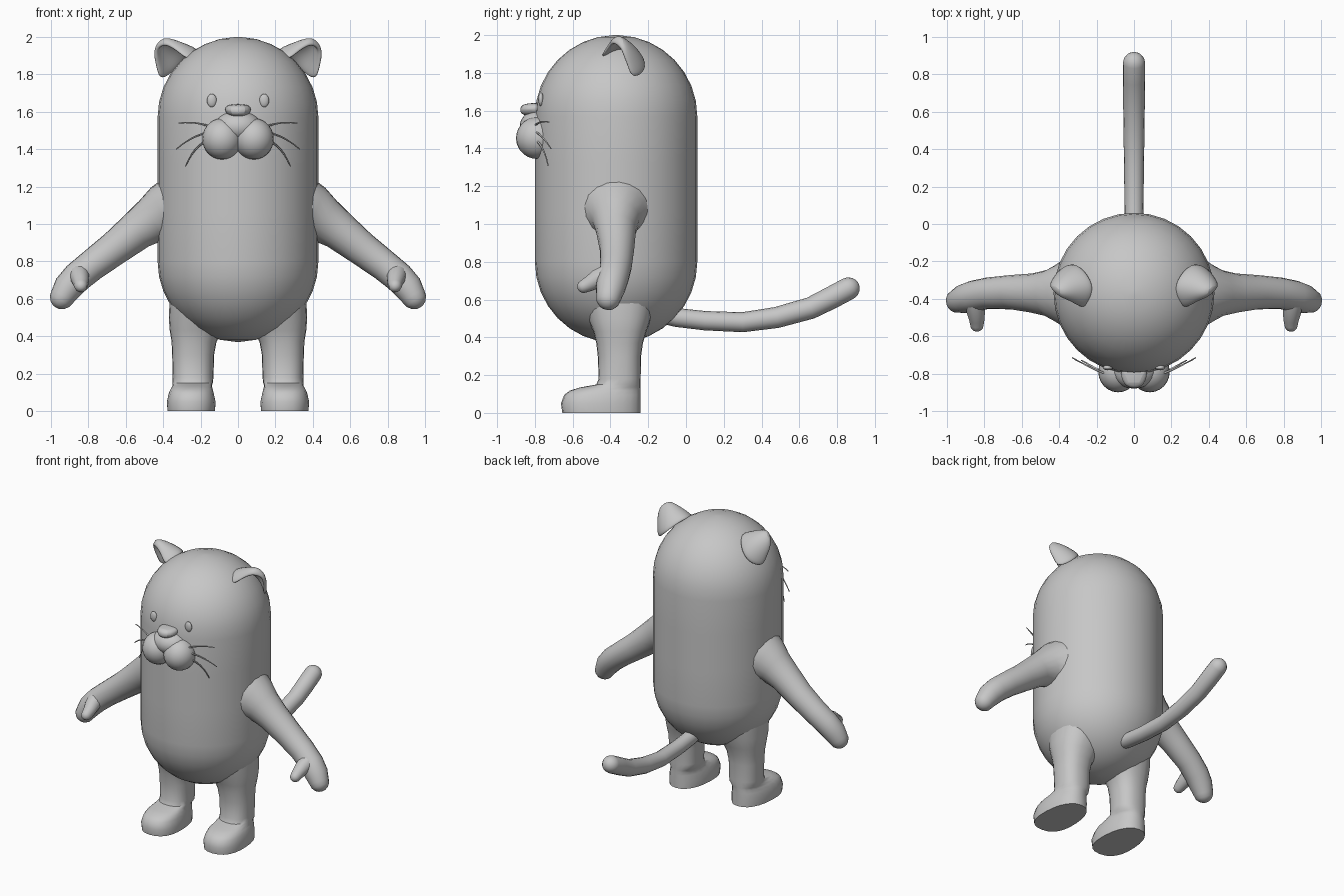
import bpy, bmesh, math
from mathutils import Vector

if "Cube" in bpy.data.objects:
    bpy.data.objects.remove(bpy.data.objects["Cube"])

grey = bpy.data.materials.new("soft grey")
grey.diffuse_color = (0.57, 0.57, 0.57, 1)
grey.use_nodes = True
grey.node_tree.nodes["Principled BSDF"].inputs["Base Color"].default_value = grey.diffuse_color


def finish(name, bm, angle=60):
    bmesh.ops.recalc_face_normals(bm, faces=bm.faces)
    me = bpy.data.meshes.new(name)
    bm.to_mesh(me)
    bm.free()
    me.materials.append(grey)
    ob = bpy.data.objects.new(name, me)
    bpy.context.collection.objects.link(ob)
    bpy.ops.object.select_all(action='DESELECT')
    ob.select_set(True)
    bpy.context.view_layer.objects.active = ob
    bpy.ops.object.shade_smooth_by_angle(angle=math.radians(angle))
    return ob


def loft(name, rings, angle=60):
    """Skin a list of closed rings and cap both ends."""
    bm = bmesh.new()
    vs = [[bm.verts.new(p) for p in r] for r in rings]
    n = len(vs[0])
    for a, b in zip(vs, vs[1:]):
        for i in range(n):
            j = (i + 1) % n
            bm.faces.new((a[i], a[j], b[j], b[i]))
    bm.faces.new(vs[0])
    bm.faces.new(vs[-1])
    return finish(name, bm, angle)


def tube(name, pts, sides=14, round_end=True):
    """Tube through (x, y, z, radius) points with a domed tip."""
    P = [Vector(p[:3]) for p in pts]
    R = [p[3] for p in pts]
    T = [(P[min(i + 1, len(P) - 1)] - P[max(i - 1, 0)]).normalized() for i in range(len(P))]
    if round_end:
        tip, r, d = P[-1], R[-1], T[-1]
        for k in (25, 50, 70, 84):
            a = math.radians(k)
            P.append(tip + d * r * math.sin(a))
            R.append(r * math.cos(a))
            T.append(d)
    rings, u = [], None
    for p, r, t in zip(P, R, T):
        if u is None:
            u = t.orthogonal()
        u = (u - t * u.dot(t)).normalized()
        v = t.cross(u)
        rings.append([p + r * (u * math.cos(a) + v * math.sin(a))
                      for a in (math.tau * i / sides for i in range(sides))])
    return loft(name, rings)


def ball(name, c, s, seg=24, rows=14):
    bm = bmesh.new()
    bmesh.ops.create_uvsphere(bm, u_segments=seg, v_segments=rows, radius=1)
    for v in bm.verts:
        v.co = Vector(c) + Vector((v.co.x * s[0], v.co.y * s[1], v.co.z * s[2]))
    return finish(name, bm)


# body: capsule
CY, R = -0.37, 0.43
prof = [(R * math.cos(math.radians(a)), 0.80 + R * math.sin(math.radians(a))) for a in range(-88, 1, 11)]
prof += [(R, 1.06), (R, 1.32)]
prof += [(R * math.cos(math.radians(a)), 1.57 + R * math.sin(math.radians(a))) for a in range(0, 89, 11)]
loft("body", [[(r * math.cos(math.tau * i / 32), CY + r * math.sin(math.tau * i / 32), z)
               for i in range(32)] for r, z in prof])

# legs with feet: (z, centre x, half width, front y, back y)
leg = [(0, .25, .127, -.655, -.24), (.05, .25, .13, -.662, -.24), (.095, .25, .12, -.645, -.24),
       (.118, .248, .112, -.615, -.24), (.135, .245, .105, -.56, -.24), (.15, .242, .107, -.475, -.24),
       (.18, .24, .109, -.462, -.24), (.30, .24, .112, -.467, -.238), (.37, .235, .12, -.475, -.228),
       (.43, .225, .14, -.49, -.21), (.50, .205, .165, -.52, -.185), (.60, .18, .185, -.55, -.16)]
# arms and thumbs, running from the flared shoulder to the hand
arm = [(.36, -.37, 1.06, .19), (.41, -.37, 1.05, .155), (.46, -.37, 1.02, .125), (.54, -.37, .965, .106),
       (.66, -.365, .87, .092), (.78, -.37, .78, .084), (.86, -.385, .715, .082), (.91, -.40, .66, .078),
       (.94, -.41, .61, .066)]
thumb = [(.85, -.42, .73, .055), (.845, -.47, .71, .05), (.84, -.51, .685, .042), (.84, -.54, .67, .036)]
# ear shell rows from base to tip
ear = [[(.265, -.46, 1.87), (.215, -.39, 1.92), (.22, -.30, 1.94), (.30, -.205, 1.86), (.37, -.225, 1.79), (.42, -.29, 1.77)],
       [(.32, -.425, 1.92), (.285, -.38, 1.955), (.30, -.31, 1.96), (.35, -.255, 1.92), (.40, -.26, 1.86), (.435, -.31, 1.84)],
       [(.365, -.40, 1.95), (.345, -.375, 1.98), (.36, -.33, 1.98), (.395, -.30, 1.95), (.425, -.30, 1.91), (.445, -.33, 1.89)],
       [(.40, -.385, 1.96), (.39, -.375, 1.985), (.40, -.355, 1.99), (.42, -.34, 1.975), (.435, -.335, 1.955), (.44, -.345, 1.935)]]
whiskers = [((.15, -.80, 1.52), (.22, -.775, 1.55), (.315, -.725, 1.54)),
            ((.16, -.80, 1.49), (.25, -.76, 1.47), (.33, -.715, 1.40)),
            ((.16, -.80, 1.45), (.24, -.75, 1.41), (.28, -.73, 1.31))]

for s, side in ((1, "left"), (-1, "right")):
    rings = []
    for z, cx, hw, y0, y1 in leg:
        ring = []
        for i in range(24):
            a = math.tau * i / 24
            c, k = math.cos(a), math.sin(a)
            w = hw * (1 - .1 * k) if z < .13 else hw
            x = cx + w * math.copysign(abs(c) ** .85, c)
            ring.append((s * x, (y0 + y1) / 2 + (y1 - y0) / 2 * math.copysign(abs(k) ** .85, k), z))
        rings.append(ring)
    loft(side + "_leg", rings, 50)
    tube(side + "_arm", [(s * x, y, z, r) for x, y, z, r in arm], 18)
    tube(side + "_thumb", [(s * x, y, z, r) for x, y, z, r in thumb], 12)

    # cupped ear
    bm = bmesh.new()
    rows = [[bm.verts.new((s * x, y, z)) for x, y, z in row] for row in ear]
    for a, b in zip(rows, rows[1:]):
        for i in range(len(a) - 1):
            bm.faces.new((a[i], a[i + 1], b[i + 1], b[i]))
    bm.faces.new(rows[-1])
    ob = finish(side + "_ear", bm)
    m = ob.modifiers.new("thickness", 'SOLIDIFY')
    m.thickness, m.offset = .026, 0
    m = ob.modifiers.new("round", 'SUBSURF')
    m.levels = m.render_levels = 2

    # face details
    ball(side + "_cheek", (s * .085, -.79, 1.455), (.106, .11, .11))
    ball(side + "_eye", (s * .14, -.768, 1.66), (.026, .014, .036), 16, 10)
    for n, (a, b, c) in enumerate(whiskers):
        a, b, c = (Vector((s * p[0], p[1], p[2])) for p in (a, b, c))
        pts = []
        for k in range(7):
            t = k / 6
            p = a * (1 - t) ** 2 + b * 2 * t * (1 - t) + c * t * t
            pts.append((*p, .006 - .003 * t))
        tube(f"{side}_whisker_{n + 1}", pts, 6)

# muzzle bridge and nose
ball("muzzle_bridge", (0, -.775, 1.52), (.125, .105, .085))
bm = bmesh.new()
outline = [(-.055, -.885), (.055, -.885), (.085, -.80), (.06, -.75), (-.06, -.75), (-.085, -.80)]
lo = [bm.verts.new((x * .55, y + .01, 1.57)) for x, y in outline]
mid = [bm.verts.new((x, y, 1.605)) for x, y in outline]
hi = [bm.verts.new((x * .8, y + .015, 1.643)) for x, y in outline]
for a, b in ((lo, mid), (mid, hi)):
    for i in range(6):
        bm.faces.new((a[i], a[(i + 1) % 6], b[(i + 1) % 6], b[i]))
bm.faces.new(lo)
bm.faces.new(hi)
nose = finish("nose", bm)
m = nose.modifiers.new("round", 'SUBSURF')
m.levels = m.render_levels = 2

# tail
tube("tail", [(0, -.16, .53, .048), (0, -.05, .505, .05), (0, .1, .488, .051), (0, .3, .48, .053), (0, .48, .505, .056),
              (0, .66, .555, .058), (0, .77, .61, .06), (0, .86, .658, .06)], 16)
